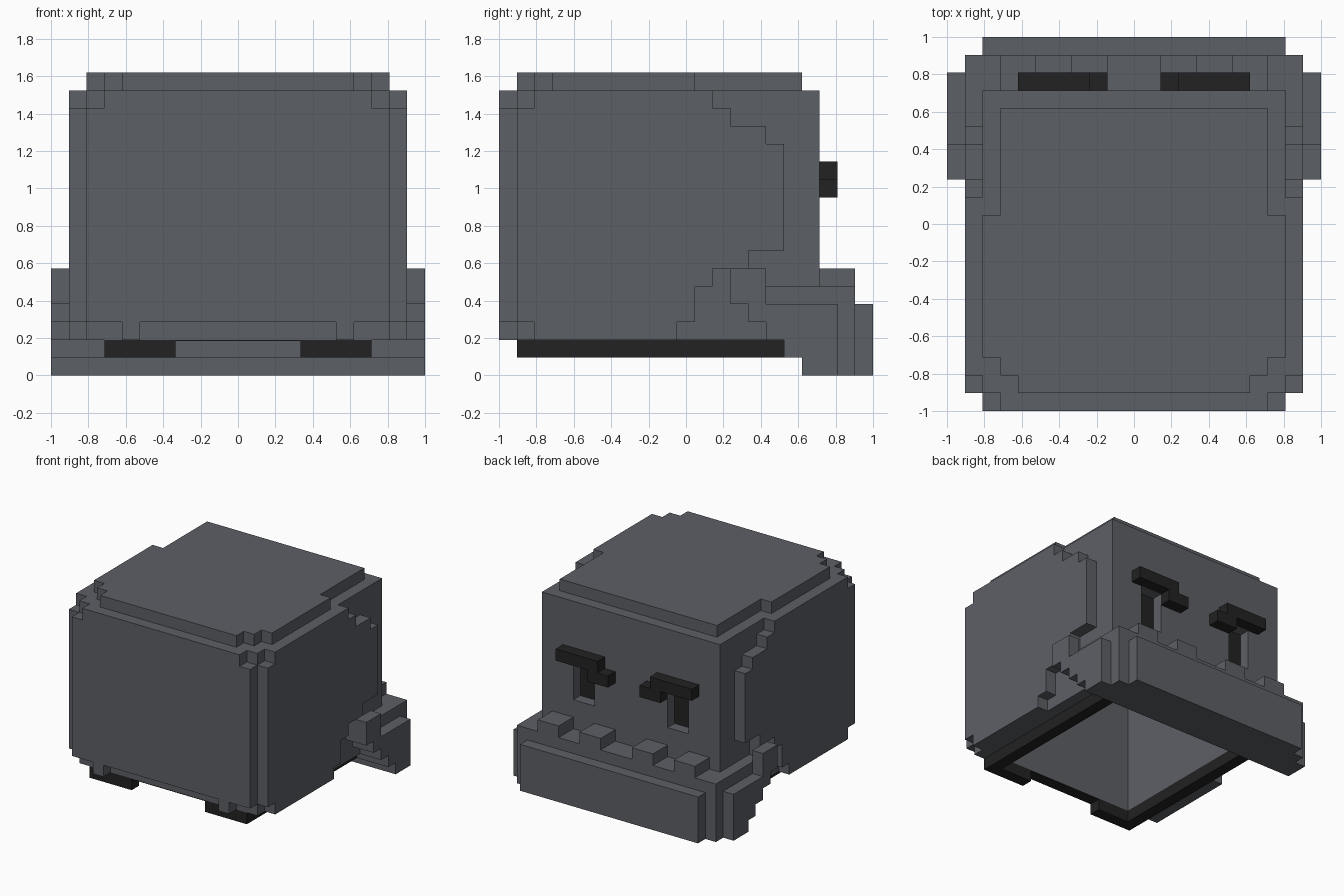
import bpy
import bmesh

if "Cube" in bpy.data.objects:
    bpy.data.objects.remove(bpy.data.objects["Cube"], do_unlink=True)

N = 21          # the model is this many blocks wide and deep
U = 2 / N       # size of one block


def material(name, color):
    m = bpy.data.materials.new(name)
    m.use_nodes = True
    m.diffuse_color = (*color, 1)
    bsdf = next(n for n in m.node_tree.nodes if n.type == 'BSDF_PRINCIPLED')
    bsdf.inputs["Base Color"].default_value = (*color, 1)
    bsdf.inputs["Roughness"].default_value = 0.9
    return m


GREY = material("slate grey", (0.108, 0.115, 0.133))
BLACK = material("soft black", (0.016, 0.016, 0.016))


def extrude(name, axis, profile, start, end, mat=GREY, mirror=False):
    """Extrude a profile given in block units along an axis."""
    bm = bmesh.new()

    def place(p, d):
        x, y, z = {'x': (d, p[0], p[1]), 'y': (p[0], d, p[1]), 'z': (p[0], p[1], d)}[axis]
        return bm.verts.new((x * U - 1, y * U - 1, z * U))

    a = [place(p, start) for p in profile]
    b = [place(p, end) for p in profile]
    bm.faces.new(a)
    bm.faces.new(b[::-1])
    for i in range(len(a)):
        j = (i + 1) % len(a)
        bm.faces.new((a[j], a[i], b[i], b[j]))
    bmesh.ops.recalc_face_normals(bm, faces=bm.faces)
    mesh = bpy.data.meshes.new(name)
    bm.to_mesh(mesh)
    bm.free()
    mesh.materials.append(mat)
    ob = bpy.data.objects.new(name, mesh)
    bpy.context.collection.objects.link(ob)
    if mirror:
        ob.modifiers.new("mirror", 'MIRROR')
    return ob


def rect(a0, b0, a1, b1):
    return [(a0, b0), (a1, b0), (a1, b1), (a0, b1)]


def symmetric(half):
    return half + [(N - x, v) for x, v in reversed(half)]


def carve(ob, cutter):
    cutter.hide_render = True
    cutter.hide_viewport = False
    cutter.display_type = 'WIRE'
    mod = ob.modifiers.new("carve", 'BOOLEAN')
    mod.operation = 'DIFFERENCE'
    mod.solver = 'EXACT'
    mod.object = cutter


# hollow head with two eye recesses
head = extrude("head", 'z', rect(2, 1, 19, 18), 2, 16)
carve(head, extrude("cavity_cutter", 'z', rect(4, 2, 17, 16), 1, 15))
carve(head, extrude("eye_cutter", 'y', rect(5, 7.5, 7, 11), 17, 18.5, mirror=True))

# eyes and brows
extrude("eyes", 'y', rect(5, 7.5, 7, 11), 17, 17.05, BLACK, mirror=True)
extrude("brows", 'y', [(4, 11), (7, 11), (7, 10), (9, 10), (9, 11), (8, 11), (8, 12), (4, 12)],
        18, 19, BLACK, mirror=True)

# hair layers on top, rear and sides
extrude("top_hair", 'z', symmetric([(4, 1), (4, 2), (3, 2), (3, 3), (2, 3), (2, 11), (3, 11), (3, 17)]),
        16, 17)
extrude("rear_hair", 'y', symmetric([(5, 3), (5, 2), (4, 2), (4, 3), (2, 3), (2, 15), (3, 15), (3, 16)]),
        0, 1)
extrude("side_hair", 'x', [
    (1, 3), (2, 3), (2, 2), (10, 2), (10, 3), (11, 3), (11, 5), (12, 5), (12, 6), (14, 6), (14, 7),
    (16, 7), (16, 13), (15, 13), (15, 14), (13, 14), (13, 15), (12, 15), (12, 16), (2, 16), (2, 15),
    (1, 15)], 1, 2, mirror=True)

# beard: front block, stepped cheeks and the raised teeth along its top
extrude("beard_front", 'x', [(16, 1), (17, 1), (17, 0), (21, 0), (21, 4), (20, 4), (20, 5), (18, 5),
                             (18, 2), (16, 2)], 2, 19)
cheek_steps = [(13, 6), (13, 4), (14, 4), (14, 3), (15, 3), (15, 2), (16, 2), (16, 1), (17, 1), (17, 0)]
extrude("beard_cheek_inner", 'x', cheek_steps + [(20, 0), (20, 5), (14, 5), (14, 6)], 1, 2, mirror=True)
extrude("beard_cheek_outer", 'x', cheek_steps + [(19, 0), (19, 4), (15, 4), (15, 6)], 0, 1, mirror=True)
for i, x in enumerate((3, 7)):
    extrude(f"beard_tooth_{i + 1}", 'z', rect(x, 18, x + 2, 20), 5, 6, mirror=True)

# dark rim under the open bottom
extrude("neck_rim", 'z', [(3, 1), (7, 1), (7, 2), (4, 2), (4, 16), (3, 16)], 1, 2, BLACK, mirror=True)
extrude("rear_rim_plate", 'z', rect(7, 1, 14, 2), 1.93, 2, BLACK)
